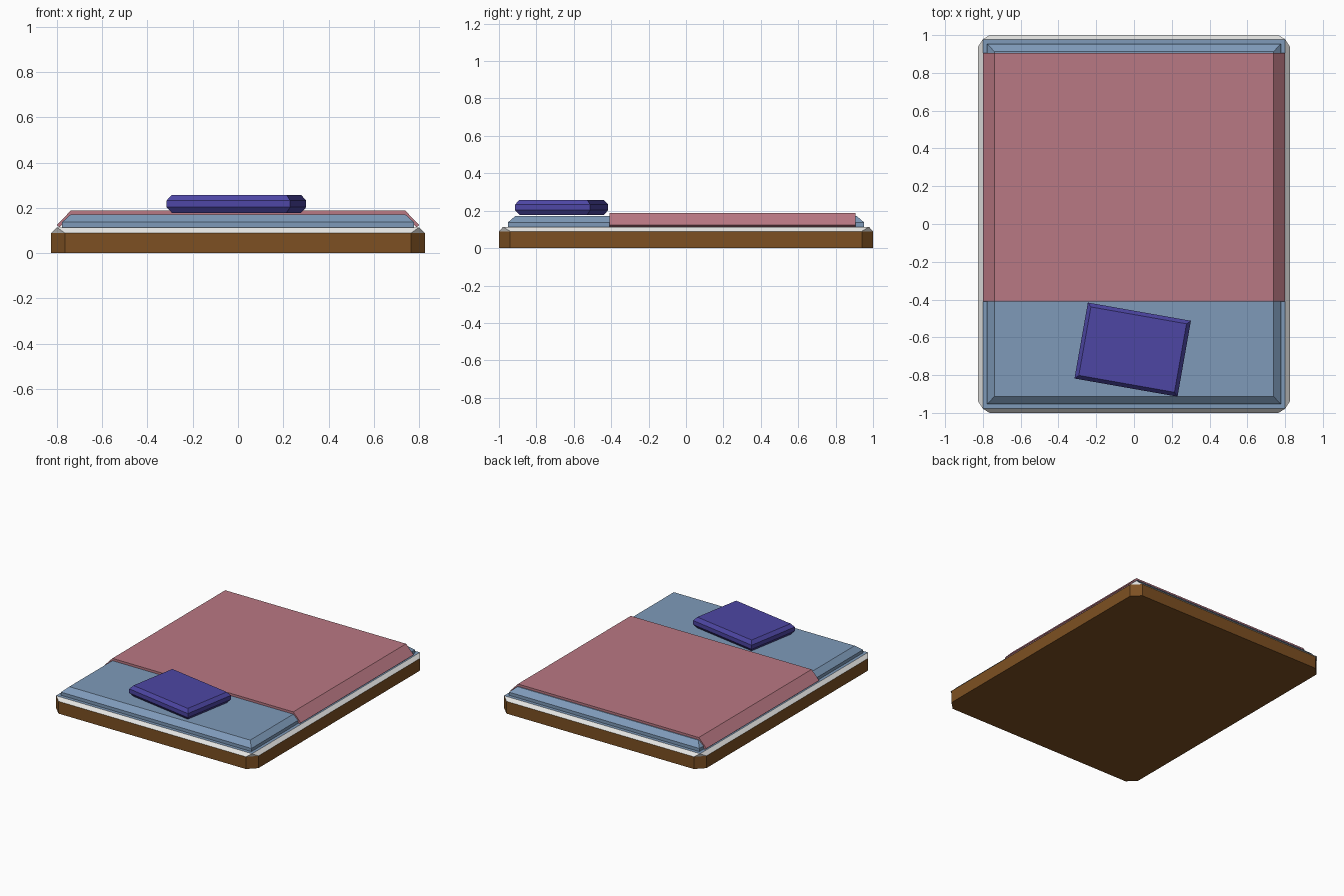
import bpy, bmesh, math

if "Cube" in bpy.data.objects:
    bpy.data.objects.remove(bpy.data.objects["Cube"])


def material(name, srgb):
    m = bpy.data.materials.new(name)
    lin = [((c / 255 + 0.055) / 1.055) ** 2.4 for c in srgb]
    m.diffuse_color = (*lin, 1)
    m.use_nodes = True
    m.node_tree.nodes["Principled BSDF"].inputs["Base Color"].default_value = m.diffuse_color
    return m


WOOD = material("brown wood", (125, 80, 34))
WHITE = material("white linen", (230, 230, 228))
BLUE = material("blue sheet", (126, 154, 185))
PINK = material("dusty pink", (185, 120, 131))
PURPLE = material("indigo", (77, 70, 164))


def finish(name, bm, mats):
    bmesh.ops.remove_doubles(bm, verts=bm.verts, dist=1e-5)
    bmesh.ops.recalc_face_normals(bm, faces=bm.faces)
    me = bpy.data.meshes.new(name)
    bm.to_mesh(me)
    bm.free()
    for m in mats:
        me.materials.append(m)
    ob = bpy.data.objects.new(name, me)
    bpy.context.collection.objects.link(ob)
    return ob


def stack(name, rings, mats):
    """Loft rectangles (half x, half y, z, corner cut) and cap both ends."""
    bm = bmesh.new()
    loops = []
    for hx, hy, z, c in rings:
        pts = [(hx - c, -hy), (hx, -hy + c), (hx, hy - c), (hx - c, hy),
               (-hx + c, hy), (-hx, hy - c), (-hx, -hy + c), (-hx + c, -hy)]
        loops.append([bm.verts.new((x, y, z)) for x, y in pts])
    for a, b in zip(loops, loops[1:]):
        for i in range(8):
            j = (i + 1) % 8
            bm.faces.new((a[i], a[j], b[j], b[i]))
    bm.faces.new(loops[0])
    bm.faces.new(loops[-1])
    return finish(name, bm, mats)


# Wooden base with cut corners
stack("bed_base", [(0.825, 1.0, 0, 0.06), (0.825, 1.0, 0.09, 0.06)], [WOOD])

# White sloped edging, its flat top belongs to the blue sheet
edging = stack("mattress_edging", [(0.825, 1.0, 0.09, 0.06), (0.80, 0.978, 0.114, 0)], [WHITE, BLUE])
for p in edging.data.polygons:
    if p.normal.z > 0.99:
        p.material_index = 1

# Blue mattress: short wall, then a sloped shoulder
stack("mattress", [(0.777, 0.953, 0.114, 0), (0.777, 0.953, 0.137, 0), (0.738, 0.912, 0.172, 0)], [BLUE])

# Pink blanket: folded cross-section run along y
half = [(0.738, 0.189), (0.80, 0.124), (0.788, 0.114), (0.73, 0.172)]
profile = half + [(-x, z) for x, z in reversed(half)]
bm = bmesh.new()
face = bm.faces.new([bm.verts.new((x, -0.41, z)) for x, z in profile])
new = bmesh.ops.extrude_face_region(bm, geom=[face], use_keep_orig=True)["geom"]
bmesh.ops.translate(bm, vec=(0, 1.315, 0), verts=[v for v in new if isinstance(v, bmesh.types.BMVert)])
finish("blanket", bm, [PINK])

# Pillow with bevelled rims, turned slightly
pillow = stack("pillow", [(0.257, 0.184, -0.04, 0), (0.277, 0.204, -0.015, 0),
                          (0.277, 0.204, 0.015, 0), (0.257, 0.184, 0.04, 0)], [PURPLE])
pillow.location = (-0.007, -0.665, 0.218)
pillow.rotation_euler.z = math.radians(-10)
